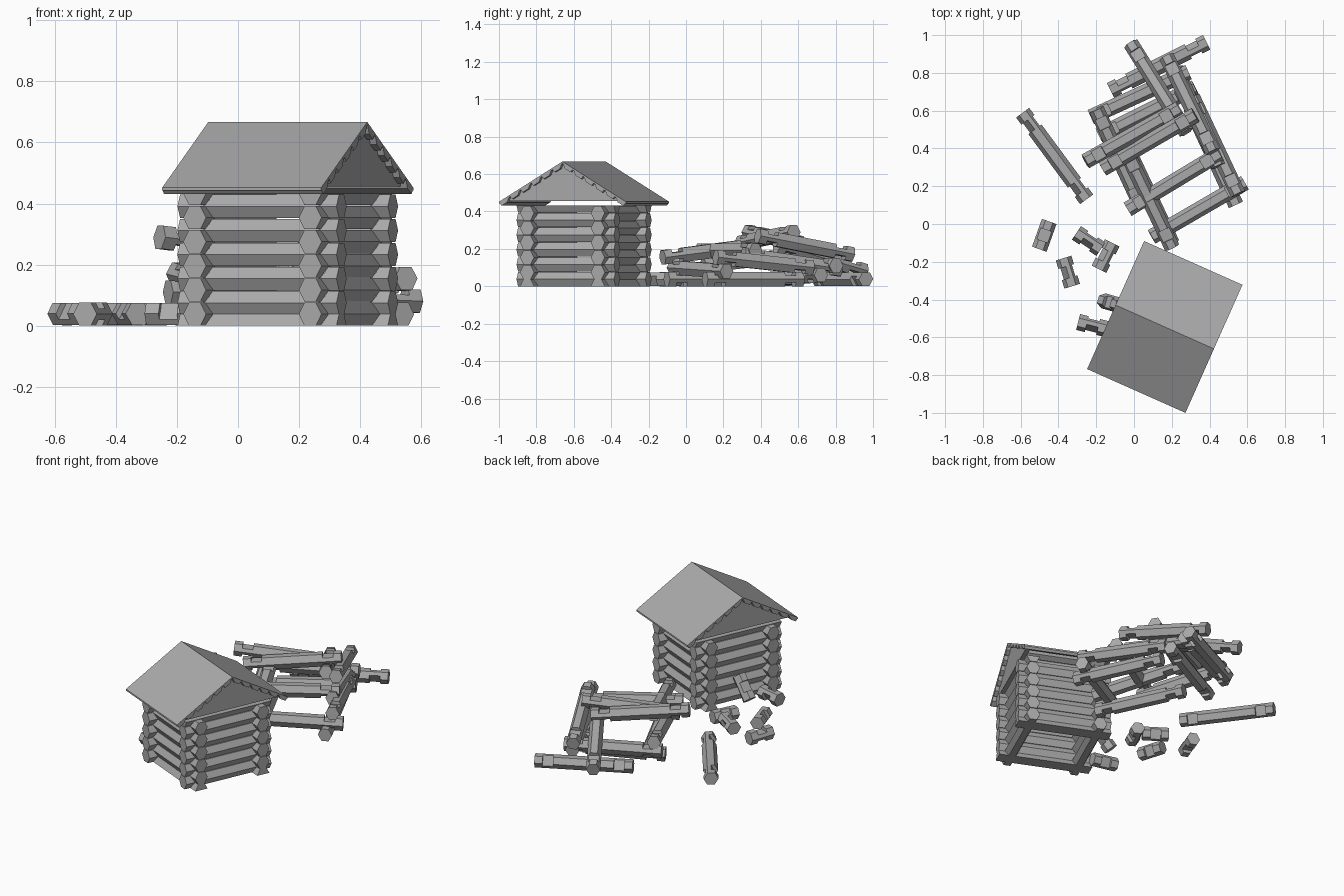
import bpy, bmesh, math
from mathutils import Matrix, Vector

if "Cube" in bpy.data.objects:
    bpy.data.objects.remove(bpy.data.objects["Cube"], do_unlink=True)

grey = bpy.data.materials.new("wood_grey")
grey.use_nodes = True
COLOR = (0.4, 0.4, 0.4, 1)
grey.diffuse_color = COLOR
grey.node_tree.nodes["Principled BSDF"].inputs["Base Color"].default_value = COLOR

FLAT = 0.038                       # half the height of a log
RAD = 0.041                        # half its width
END, NOTCH = 0.047, 0.062          # end block and notch lengths
LONG = 0.57


def finish(name, bm, matrix):
    bmesh.ops.remove_doubles(bm, verts=bm.verts, dist=1e-5)
    bmesh.ops.recalc_face_normals(bm, faces=bm.faces)
    mesh = bpy.data.meshes.new(name)
    bm.to_mesh(mesh)
    bm.free()
    mesh.materials.append(grey)
    obj = bpy.data.objects.new(name, mesh)
    obj.matrix_world = matrix
    bpy.context.collection.objects.link(obj)
    return obj


def loft(bm, rings):
    """Skin a list of equal-length rings and cap both ends."""
    rows = [[bm.verts.new(p) for p in ring] for ring in rings]
    n = len(rows[0])
    for a, b in zip(rows, rows[1:]):
        for i in range(n):
            j = (i + 1) % n
            bm.faces.new((a[i], a[j], b[j], b[i]))
    bm.faces.new(rows[0])
    bm.faces.new(rows[-1])


def hexagon(x, cut, half):
    """Hexagonal section, flattened above and below where it is notched."""
    w, h = (RAD * 0.75, FLAT / 2) if cut else (RAD / 2, FLAT)
    low = 0 if half else -h
    lw = RAD if half else w
    return [(x, RAD, 0), (x, w, h), (x, -w, h), (x, -RAD, 0), (x, -lw, low), (x, lw, low)]


def log(name, matrix, length=LONG, half=False):
    e = length / 2
    a, b = e - END, e - END - NOTCH
    if b > 0.01:
        stations = [(e, 0), (a, 0), (a, 1), (b, 1), (b, 0)]
    else:
        stations = [(e, 0), (a, 0), (a, 1)]
    stations += [(-x, cut) for x, cut in reversed(stations)]
    bm = bmesh.new()
    loft(bm, [hexagon(x, cut, half) for x, cut in stations])
    return finish(name, bm, matrix)


def log_between(name, start, end, length=LONG, roll=0):
    p, q = Vector(start), Vector(end)
    x = (q - p).normalized()
    y = Vector((0, 0, 1)).cross(x).normalized()
    turn = Matrix((x, y, x.cross(y))).transposed().to_4x4()
    spin = Matrix.Rotation(math.radians(roll), 4, 'X')
    return log(name, Matrix.Translation((p + q) / 2) @ turn @ spin, length)


def prism(name, matrix, profile, x0, x1):
    bm = bmesh.new()
    loft(bm, [[(x, y, z) for y, z in profile] for x in (x0, x1)])
    return finish(name, bm, matrix)


# Cabin walls: two interlocking sets of logs, closed by half logs below and above
cabin = Matrix.Translation((0.163, -0.545, 0)) @ Matrix.Rotation(math.radians(-24), 4, 'Z')
quarter = Matrix.Rotation(math.pi / 2, 4, 'Z')
flip = Matrix.Rotation(math.pi, 4, 'X')
AXIS, PITCH, ROWS = 0.207, 0.079, 5
for side in (-1, 1):
    across = Matrix.Translation((side * AXIS, 0, FLAT)) @ quarter
    along = Matrix.Translation((0, side * AXIS, 0))
    log("wall_base_log", cabin @ along, half=True)
    for k in range(ROWS):
        lift = Matrix.Translation((0, 0, k * PITCH))
        log("gable_wall_log", cabin @ lift @ across)
        log("side_wall_log", cabin @ lift @ Matrix.Translation((0, 0, 0.075)) @ along)
    top = Matrix.Translation((0, 0, ROWS * PITCH))
    log("wall_top_log", cabin @ top @ across @ flip, half=True)

# Roof slab, boards below it and gable panels
HALF, EAVE, RIDGE = 0.371, 0.452, 0.667
ROOF_X = 0.285
slope = (RIDGE - EAVE) / HALF
THICK = 0.01
for side in (-1, 1):
    prism("roof_slope", cabin,
          [(0, RIDGE), (side * HALF, EAVE), (side * HALF, EAVE - THICK), (0, RIDGE - THICK)],
          -ROOF_X, ROOF_X)
    boards = 6
    step = HALF / boards
    for i in range(boards):
        pts = []
        for t, drop in ((0.02, 0.006), (0.98, 0.006), (0.76, 0.03), (0.24, 0.03)):
            v = (i + t) * step
            pts.append((side * v, RIDGE - slope * v - drop))
        prism("roof_board", cabin, pts, -ROOF_X, ROOF_X)
    base = (RIDGE - THICK - 0.456) / slope
    prism("gable_panel", cabin, [(-base, 0.456), (base, 0.456), (0, RIDGE - THICK)],
          side * 0.235, side * 0.262)

# Collapsed pile: rails running away from the cabin
rails = [
    ((-0.20, 0.61, 0.17), (0.04, 0.09, 0.11)),
    ((-0.04, 0.41, 0.038), (0.2, -0.10, 0.038)),
    ((-0.04, 0.38, 0.22), (0.2, -0.12, 0.155)),
    ((0.30, 0.62, 0.038), (0.54, 0.10, 0.038)),
    ((0.31, 0.67, 0.1), (0.55, 0.16, 0.155)),
    ((0.22, 0.83, 0.09), (0.45, 0.3, 0.17)),
    ((0.17, 0.89, 0.17), (0.42, 0.38, 0.27)),
    ((-0.02, 0.96, 0.08), (0.28, 0.48, 0.22)),
]
for p, q in rails:
    log_between("pile_rail", p, q)

# Collapsed pile: cross logs
crossers = [
    ((0.38, 0.96, 0.038), (-0.12, 0.71, 0.038)),
    ((-0.22, 0.57, 0.11), (0.28, 0.80, 0.11)),
    ((-0.18, 0.47, 0.04), (0.32, 0.72, 0.06)),
    ((-0.26, 0.33, 0.29), (0.24, 0.61, 0.23)),
    ((-0.17, 0.29, 0.23), (0.33, 0.58, 0.29)),
    ((-0.03, 0.08, 0.19), (0.45, 0.37, 0.19)),
    ((0.09, -0.07, 0.1), (0.59, 0.22, 0.08)),
]
for i, (p, q) in enumerate(crossers):
    log_between("pile_cross_log", p, q, roll=0 if i else 60)

# Loose logs on the ground
log_between("loose_long_log", (-0.59, 0.59, 0.038), (-0.25, 0.13, 0.038), roll=60)
shorts = [
    ((-0.50, -0.13, 0.038), (-0.45, 0.01, 0.038), 0),
    ((-0.37, -0.19, 0.038), (-0.33, -0.32, 0.038), 60),
    ((-0.30, -0.05, 0.038), (-0.18, -0.13, 0.038), 60),
    ((-0.12, -0.11, 0.038), (-0.18, -0.23, 0.038), 60),
    ((-0.29, -0.52, 0.038), (-0.15, -0.555, 0.038), 60),
    ((-0.15, -0.41, 0.06), (-0.08, -0.43, 0.15), 0),
]
for p, q, roll in shorts:
    log_between("loose_short_log", p, q, 2 * END + NOTCH, roll)
